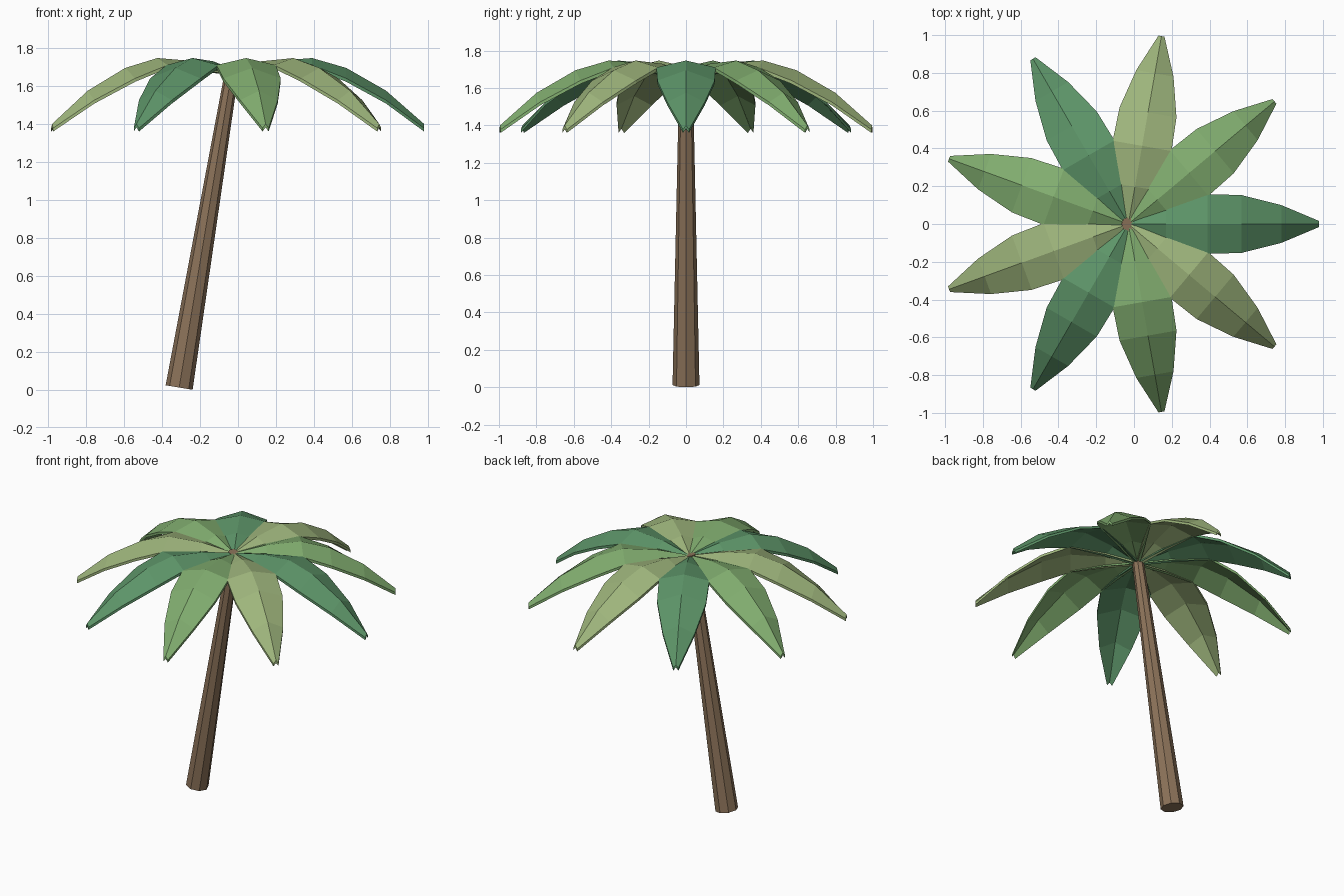
import bpy, bmesh, math
from mathutils import Vector, Matrix

if "Cube" in bpy.data.objects:
    bpy.data.objects.remove(bpy.data.objects["Cube"])

HUB = Vector((-0.03, 0, 0))


def material(name, rgb):
    m = bpy.data.materials.new(name)
    m.diffuse_color = (*rgb, 1)
    m.use_nodes = True
    m.node_tree.nodes["Principled BSDF"].inputs["Base Color"].default_value = m.diffuse_color
    return m


def make_object(name, bm, mat):
    bmesh.ops.recalc_face_normals(bm, faces=bm.faces)
    me = bpy.data.meshes.new(name)
    bm.to_mesh(me)
    bm.free()
    me.materials.append(mat)
    ob = bpy.data.objects.new(name, me)
    bpy.context.collection.objects.link(ob)
    return ob


def loft(sections):
    bm = bmesh.new()
    rings = [[bm.verts.new(p) for p in s] for s in sections]
    n = len(rings[0])
    for a, b in zip(rings, rings[1:]):
        for i in range(n):
            j = (i + 1) % n
            bm.faces.new((a[i], a[j], b[j], b[i]))
    bm.faces.new(rings[0])
    bm.faces.new(rings[-1])
    return bm


# Leaning, tapered eight-sided trunk
base, top = Vector((-0.31, 0, 0.012)), Vector((-0.03, 0, 1.69))
axis = top - base
bm = bmesh.new()
bmesh.ops.create_cone(bm, cap_ends=True, segments=8, radius1=0.072,
                      radius2=0.036, depth=axis.length)
turn = axis.to_track_quat('Z', 'Y').to_matrix().to_4x4()
bm.transform(Matrix.Translation((base + top) / 2) @ turn)
make_object("trunk", bm, material("bark", (0.26, 0.17, 0.10)))

# Frond stations: distance out, half width, ridge height, edge height
STATIONS = [(0.0, 0.012, 1.685, 1.675), (0.20, 0.085, 1.73, 1.70),
            (0.42, 0.158, 1.747, 1.71), (0.60, 0.153, 1.695, 1.64),
            (0.81, 0.10, 1.575, 1.525), (1.01, 0.016, 1.40, 1.378)]
THICK = 0.018
greens = [material("dark_green", (0.11, 0.30, 0.14)),
          material("mid_green", (0.22, 0.42, 0.16)),
          material("light_green", (0.34, 0.46, 0.20))]

# Nine folded, drooping fronds around the trunk top
for k in range(9):
    sections = [[(r, -w, e), (r, 0, z), (r, w, e),
                 (r, w, e - THICK), (r, 0, z - THICK), (r, -w, e - THICK)]
                for r, w, z, e in STATIONS]
    bm = loft(sections)
    bm.transform(Matrix.Translation(HUB) @ Matrix.Rotation(math.radians(40 * k), 4, 'Z'))
    make_object(f"frond_{k + 1}", bm, greens[k % 3])
